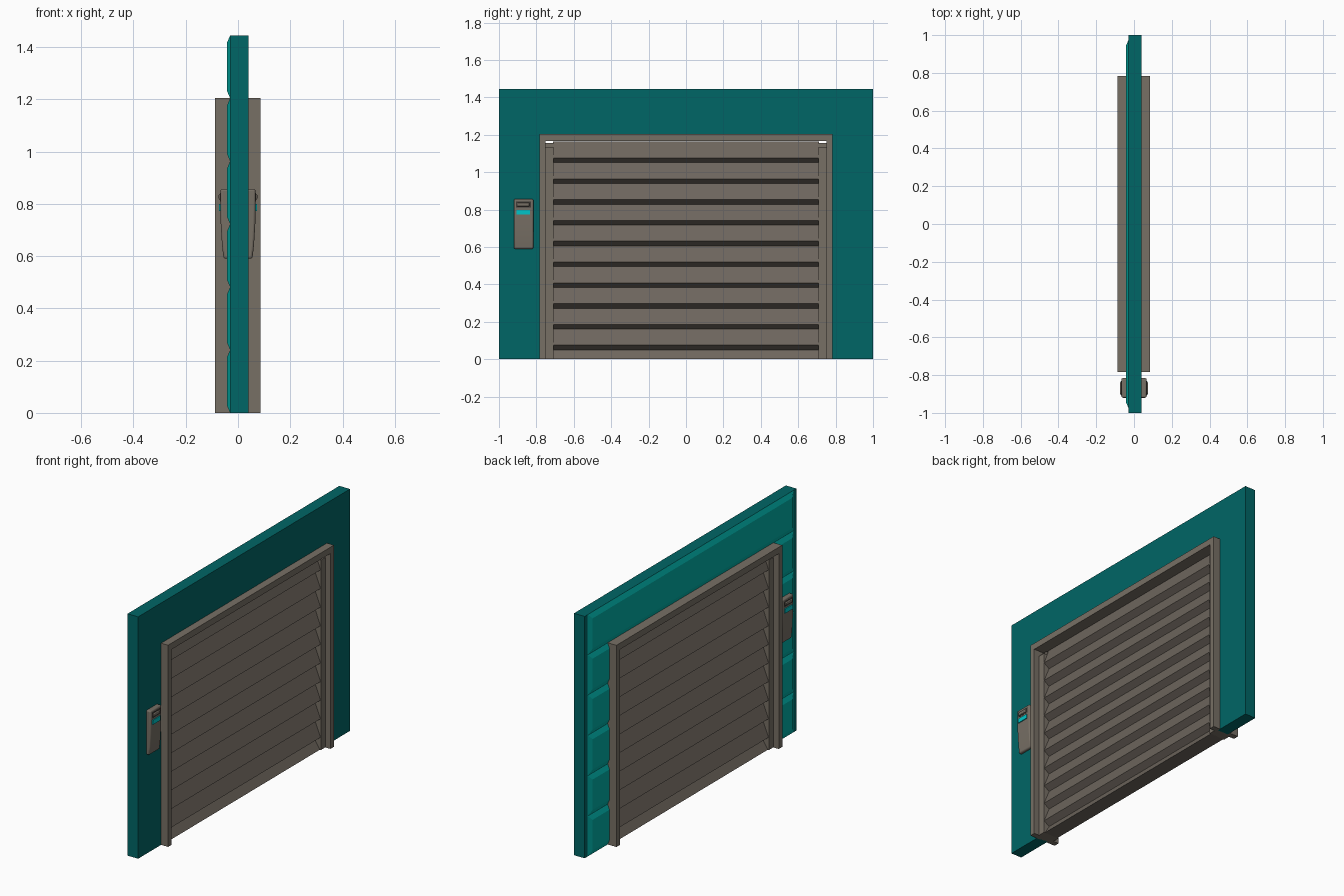
import bpy, bmesh, math

if "Cube" in bpy.data.objects:
    bpy.data.objects.remove(bpy.data.objects["Cube"])


def material(name, rgb):
    m = bpy.data.materials.new(name)
    m.diffuse_color = (*rgb, 1)
    m.use_nodes = True
    m.node_tree.nodes["Principled BSDF"].inputs["Base Color"].default_value = m.diffuse_color
    return m


TEAL = material("wall teal", (0.0, 0.133, 0.133))
PANEL = material("panel bright teal", (0.0, 0.42, 0.38))
METAL = material("warm grey metal", (0.185, 0.16, 0.13))
SLAT = material("slat grey", (0.155, 0.132, 0.11))
DARK = material("dark grey", (0.05, 0.045, 0.04))
LIGHT = material("bright cyan", (0.0, 0.56, 0.58))


def finish(name, bm, mat):
    bmesh.ops.recalc_face_normals(bm, faces=bm.faces)
    me = bpy.data.meshes.new(name)
    bm.to_mesh(me)
    bm.free()
    ob = bpy.data.objects.new(name, me)
    bpy.context.collection.objects.link(ob)
    me.materials.append(mat)
    return ob


def prism(name, pts, a, b, axis, mat):
    """Extrude a 2D outline from a to b along axis 'x' (pts = y,z) or 'y' (pts = x,z)."""
    bm = bmesh.new()
    put = (lambda p, t: (t, p[0], p[1])) if axis == 'x' else (lambda p, t: (p[0], t, p[1]))
    lo = [bm.verts.new(put(p, a)) for p in pts]
    hi = [bm.verts.new(put(p, b)) for p in pts]
    bm.faces.new(lo)
    bm.faces.new(hi)
    n = len(pts)
    for i in range(n):
        j = (i + 1) % n
        bm.faces.new((lo[i], lo[j], hi[j], hi[i]))
    return finish(name, bm, mat)


def soften(ob, width):
    mod = ob.modifiers.new("bevel", 'BEVEL')
    mod.width = width
    mod.segments = 3
    for p in ob.data.polygons:
        p.use_smooth = True


def box(name, x, y, z, mat, bevel=0):
    pts = [(y[0], z[0]), (y[1], z[0]), (y[1], z[1]), (y[0], z[1])]
    ob = prism(name, pts, x[0], x[1], 'x', mat)
    if bevel:
        soften(ob, bevel)
    return ob


def raised_panel(name, y, z, b=0.03):
    """Plate on the -x side with a wide sloping border."""
    bm = bmesh.new()
    rings = []
    for x, d in ((-0.03, 0), (-0.043, b)):
        rings.append([bm.verts.new((x, *p)) for p in (
            (y[0] + d, z[0] + d), (y[1] - d, z[0] + d),
            (y[1] - d, z[1] - d), (y[0] + d, z[1] - d))])
    lo, hi = rings
    bm.faces.new(hi)
    for i in range(4):
        j = (i + 1) % 4
        bm.faces.new((lo[i], lo[j], hi[j], hi[i]))
    return finish(name, bm, PANEL)


def fix_out(ob):
    """Turn an open plate so that its face looks to -x."""
    if ob.data.polygons[0].normal.x > 0:
        ob.data.flip_normals()


H = 1.445
ROW = H / 6

# wall with doorway
prism("wall", [(-1, 0), (-0.765, 0), (-0.765, 1.185), (0.765, 1.185),
               (0.765, 0), (1, 0), (1, H), (-1, H)], -0.0302, 0.04, 'x', TEAL)

# raised cladding on the back
fix_out(raised_panel("top_panel", (-0.972, 0.972), (5 * ROW, H)))
for i in range(5):
    fix_out(raised_panel("side_panel_left", (0.75, 0.972), (i * ROW, (i + 1) * ROW)))
    fix_out(raised_panel("side_panel_right", (-0.972, -0.75), (i * ROW, (i + 1) * ROW)))

# door frame
prism("door_frame", [(-0.783, 0), (-0.75, 0), (-0.75, 1.167), (0.75, 1.167),
                     (0.75, 0), (0.783, 0), (0.783, 1.205), (-0.783, 1.205)],
      -0.088, 0.086, 'x', METAL)

# shutter guides
for s in (-1, 1):
    y = sorted((s * 0.708, s * 0.752))
    box("guide_rail", (-0.052, 0.052), y, (0, 1.135), METAL)
    box("guide_core", (-0.03, 0.03), y, (1.13, 1.157), METAL)

# saw-tooth shutter slats, same on both sides
half = [(0.015, 0.02)]
for k in range(10):
    half += [(0.015, 0.05 + 0.1112 * k), (0.05, 0.075 + 0.1112 * k)]
half.append((0.017, 1.165))
prism("shutter", half + [(-x, z) for x, z in reversed(half)], -0.712, 0.712, 'y', SLAT)

# sloping threshold
prism("threshold", [(-0.045, 0), (0.045, 0), (0.014, 0.05), (-0.014, 0.05)],
      -0.712, 0.712, 'y', SLAT)

# door control on each side of the wall
for s in (-1, 1):
    def depth(a, b):
        return sorted((s * a, s * b))
    prof = [(0.025, 0.59), (0.055, 0.59), (0.061, 0.64), (0.066, 0.72),
            (0.067, 0.857), (0.025, 0.857)]
    body = prism("control_body", [(s * x, z) for x, z in prof], -0.92, -0.816, 'y', METAL)
    soften(body, 0.008)
    box("control_bezel", depth(0.06, 0.068), (-0.909, -0.83), (0.81, 0.842), DARK)
    box("control_button", depth(0.06, 0.074), (-0.902, -0.837), (0.817, 0.837), METAL, 0.004)
    box("control_light", depth(0.06, 0.072), (-0.905, -0.834), (0.773, 0.799), LIGHT)

# smooth the rounded control parts, keep hard edges
for ob in bpy.context.collection.objects:
    if ob.modifiers:
        bpy.context.view_layer.objects.active = ob
        bpy.ops.object.select_all(action='DESELECT')
        ob.select_set(True)
        bpy.ops.object.shade_smooth_by_angle(angle=math.radians(40))
